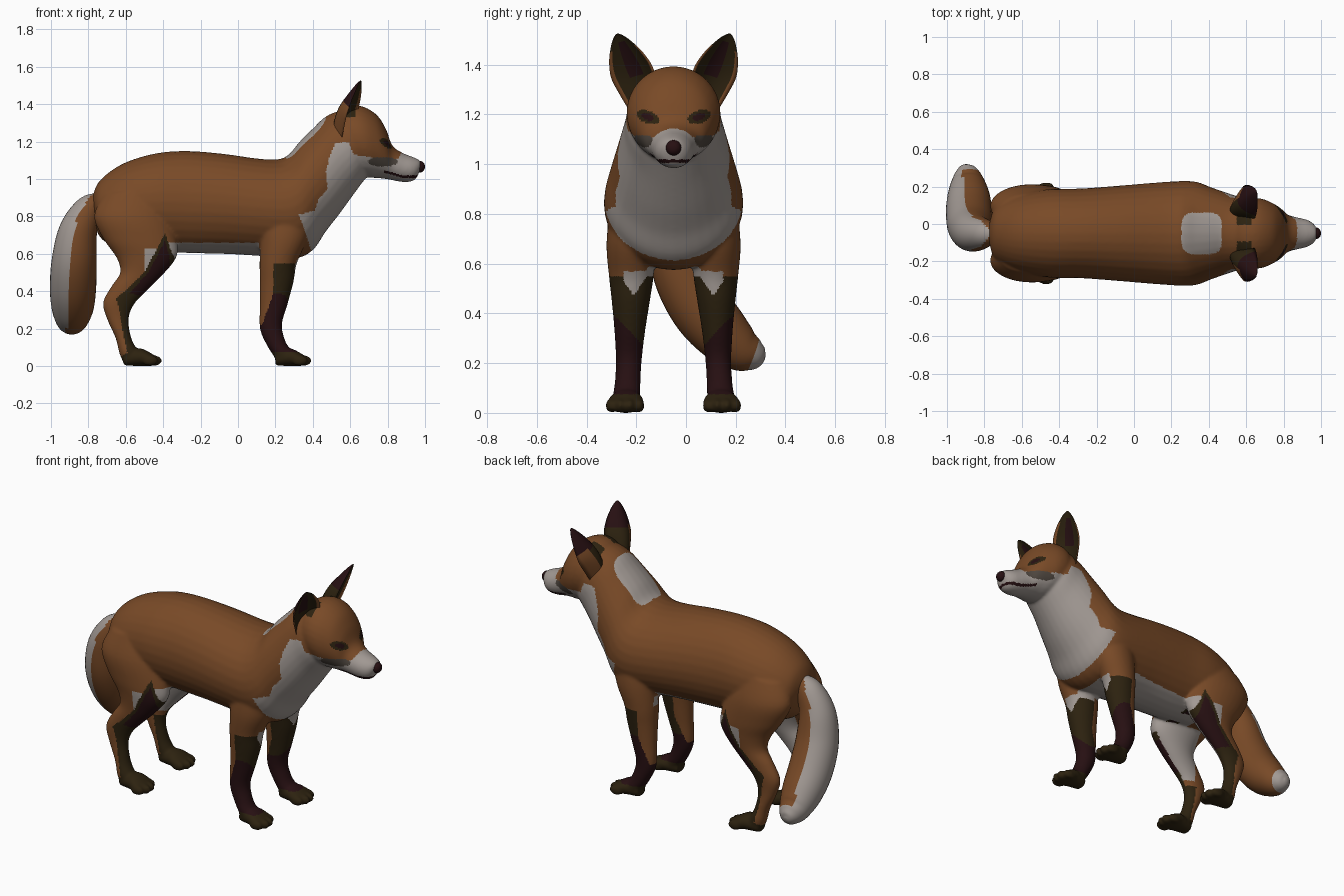
import bpy, bmesh, math
from mathutils import Vector

if "Cube" in bpy.data.objects:
    bpy.data.objects.remove(bpy.data.objects["Cube"])

CY = -0.05          # centre plane of the animal
N = 32              # points per cross-section

# ---------- colours ----------
COLOURS = [("russet_fur", (0.190, 0.068, 0.020)), ("pale_fur", (0.36, 0.32, 0.295)),
           ("dark_olive_fur", (0.026, 0.016, 0.005)), ("dark_maroon", (0.020, 0.005, 0.006)),
           ("smoke_grey_fur", (0.075, 0.060, 0.048))]
RUSSET, PALE, OLIVE, MAROON, SMOKE = range(5)
MATS = []
for label, c in COLOURS:
    m = bpy.data.materials.new(label)
    m.diffuse_color = (*c, 1)
    m.use_nodes = True
    m.node_tree.nodes["Principled BSDF"].inputs["Base Color"].default_value = m.diffuse_color
    MATS.append(m)


# ---------- helpers ----------
def catmull(rows, n=5):
    """Smoothly interpolate rows of numbers."""
    out = []
    for i in range(len(rows) - 1):
        p0, p1 = rows[max(i - 1, 0)], rows[i]
        p2, p3 = rows[i + 1], rows[min(i + 2, len(rows) - 1)]
        for k in range(n):
            t = k / n
            out.append([0.5 * (2 * b + (c - a) * t + (2 * a - 5 * b + 4 * c - d) * t * t
                               + (3 * b - a - 3 * c + d) * t ** 3)
                        for a, b, c, d in zip(p0, p1, p2, p3)])
    out.append(list(rows[-1]))
    return out


def ring(xa, za, xb, zb, y, w):
    """Ellipse between two side-view points, with half width w."""
    c = Vector(((xa + xb) / 2, CY + y, (za + zb) / 2))
    h = Vector(((xa - xb) / 2, 0, (za - zb) / 2))
    return [c + h * math.cos(a) + Vector((0, w * math.sin(a), 0))
            for a in (2 * math.pi * j / N for j in range(N))]


def ball(x, y, z, rx, ry, rz):
    rings = []
    for k in range(1, 12):
        t = math.pi * k / 12
        s = math.sin(t)
        rings.append(ring(x - rx * math.cos(t), z + rz * s, x - rx * math.cos(t), z - rz * s, y, ry * s))
    return rings


def make(name, lofts):
    """One object from several closed lofts."""
    verts, faces = [], []
    for rings in lofts:
        o, n, k = len(verts), len(rings[0]), len(rings)
        verts += [p for r in rings for p in r]
        faces += [(o + i * n + j, o + i * n + (j + 1) % n, o + (i + 1) * n + (j + 1) % n, o + (i + 1) * n + j)
                  for i in range(k - 1) for j in range(n)]
        faces += [tuple(range(o, o + n)), tuple(range(o + (k - 1) * n, o + k * n))]
    me = bpy.data.meshes.new(name)
    me.from_pydata(verts, [], faces)
    bm = bmesh.new()
    bm.from_mesh(me)
    bmesh.ops.recalc_face_normals(bm, faces=bm.faces)
    bm.to_mesh(me)
    bm.free()
    ob = bpy.data.objects.new(name, me)
    bpy.context.collection.objects.link(ob)
    return ob


def paint(ob, rule):
    ob.data.materials.clear()
    for m in MATS:
        ob.data.materials.append(m)
    for p in ob.data.polygons:
        p.use_smooth = True
        p.material_index = rule(p)


def inside(x, z, poly):
    hit = False
    for (x1, z1), (x2, z2) in zip(poly, poly[1:] + poly[:1]):
        if (z1 > z) != (z2 > z) and x < (x2 - x1) * (z - z1) / (z2 - z1) + x1:
            hit = not hit
    return hit


def limb(rows, s=1):
    return [ring(a, b, c, d, y * s, w) for a, b, c, d, y, w in catmull(rows)]


# ---------- torso, neck and head ----------
torso = [(-.78, .90, -.765, .80, 0, .05), (-.74, .99, -.745, .70, 0, .14), (-.62, 1.08, -.66, .64, 0, .20),
         (-.45, 1.135, -.48, .62, 0, .235), (-.28, 1.15, -.28, .605, 0, .24), (-.08, 1.135, -.08, .60, 0, .255),
         (.10, 1.11, .10, .59, 0, .27), (.21, 1.105, .30, .575, 0, .28), (.27, 1.13, .40, .62, 0, .275),
         (.33, 1.20, .47, .72, 0, .25), (.40, 1.27, .54, .81, 0, .225), (.47, 1.335, .62, .92, 0, .20),
         (.55, 1.365, .68, 1.0, 0, .185), (.62, 1.36, .71, 1.03, 0, .14)]
head = [(.50, 1.33, .55, 1.1, 0, .12), (.58, 1.385, .62, 1.04, 0, .18), (.66, 1.39, .69, 1.01, 0, .187),
        (.74, 1.345, .75, 1.005, 0, .16), (.79, 1.27, .79, 1.0, 0, .13), (.825, 1.18, .82, .995, 0, .10),
        (.88, 1.14, .87, .985, 0, .085), (.93, 1.12, .92, .985, 0, .073), (.965, 1.105, .95, 1.0, 0, .054),
        (.982, 1.09, .967, 1.03, 0, .03)]
parts = [limb(torso), limb(head)]

# ---------- legs and paws ----------
hind = [(-.40, .95, -.72, .92, .12, .09), (-.36, .80, -.77, .80, .145, .112), (-.325, .66, -.72, .68, .158, .103),
        (-.33, .58, -.65, .58, .168, .085), (-.40, .49, -.63, .50, .175, .066), (-.49, .40, -.675, .43, .18, .053),
        (-.555, .33, -.722, .34, .18, .047), (-.585, .25, -.70, .25, .18, .043), (-.57, .15, -.655, .15, .185, .045),
        (-.54, .09, -.635, .07, .19, .05), (-.53, .06, -.61, .01, .19, .045)]
front = [(.40, .85, .12, .82, .165, .09), (.37, .68, .12, .68, .17, .10), (.315, .55, .115, .55, .17, .09),
         (.297, .45, .117, .45, .172, .077), (.265, .33, .117, .33, .176, .062), (.235, .22, .117, .20, .18, .052),
         (.255, .13, .155, .11, .185, .052), (.285, .08, .20, .04, .19, .055), (.28, .04, .22, .01, .19, .045)]
for s in (-1, 1):
    parts += [limb(hind, s), limb(front, s)]
    for x, heel in ((.0, .20), (-.80, .19)):
        tip = x + .37
        parts.append(limb([(x + heel, .07, x + heel, .002, .19, .042), (x + .27, .095, x + .27, 0, .19, .064),
                           (x + .32, .078, x + .32, 0, .193, .075), (tip, .045, tip, .004, .195, .06)], s))
        for k in range(4):
            back = .022 if k in (0, 3) else 0
            parts.append(ball(x + .353 - back, s * (.195 + (k - 1.5) * .038), .029, .042, .021, .029))

body = make("body", parts)
mod = body.modifiers.new("fuse", 'REMESH')
mod.mode, mod.voxel_size = 'VOXEL', 0.008
mod = body.modifiers.new("soften", 'SMOOTH')
mod.factor, mod.iterations = 0.5, 12
fused = bpy.data.meshes.new_from_object(body.evaluated_get(bpy.context.evaluated_depsgraph_get()))
body.modifiers.clear()
body.data = fused

# ---------- coat pattern, mostly drawn as side-view outlines ----------
BIB = [(.39, .5), (.39, .62), (.355, .73), (.325, .81), (.41, .83), (.43, .89), (.48, .95), (.47, 1.04),
       (.49, 1.12), (.52, 1.19), (.59, 1.2), (.62, 1.13), (.70, 1.12), (.78, 1.10), (.86, 1.11),
       (.88, 1.16), (1.1, 1.16), (1.1, .5)]
SHIN = [(-.39, .71), (-.36, .62), (-.30, .5), (-.45, .3), (-.5, .1), (-.38, .1), (-.38, -.02), (-.65, -.02),
        (-.65, .04), (-.59, .07), (-.62, .2), (-.63, .28), (-.65, .36), (-.5, .5)]
SHIN_CORE = [(-.39, .67), (-.37, .6), (-.36, .5), (-.5, .37), (-.58, .39), (-.48, .5)]


def coat(p):
    x, y, z = p.center
    d = y - CY
    a = abs(d)
    out = p.normal.y * (1 if d > 0 else -1)
    if x > .7 and z > 1.14:                                    # eyes
        e = ((a - .103) / .046) ** 2 + ((z - 1.19 - .25 * (a - .103)) / .026) ** 2
        if e < 1:
            return MAROON if e < .3 else OLIVE
    if x > .78 and z < 1.07:                                   # mouth line
        if abs(z - max(1.012, 1.038 - .28 * (x - .79))) < .0065:
            return MAROON
    if ((x - .775) / .08) ** 2 + ((z - 1.093) / .026) ** 2 < 1 and a > .05:
        return SMOKE
    if z > 1.33 and .55 < x < .63 and a > .045:                # between the ears
        return OLIVE
    if z > 1.08 and ((x - .362) / .108) ** 4 + (d / .112) ** 4 < 1:
        return PALE                                            # nape patch
    if x > .1 and z < .57 and a > .06:                         # front legs
        if z > .47 and x > .24 and a < .2 and z > .47 + abs(a - .16) * 1.5:
            return PALE
        if z < .075:
            return OLIVE
        if z > .22 and x < min(.19, .13 + .35 * (z - .22)):
            return RUSSET
        if z < .55:
            return MAROON if z < .33 + .06 * out else OLIVE
    if x < -.3 and z < .72 and a > .05:                        # hind legs
        if out > -.35 or z < .3:
            if inside(x, z, SHIN_CORE):
                return MAROON
            if inside(x, z, SHIN):
                return OLIVE
        elif z > .33 and x > -.62:
            return PALE
        if x > -.375 and z < .66:
            return PALE
    if -.5 < x < .3 and .5 < z < .66 and (p.normal.z < -.55 or z < .625):
        if x < .12 or a < .12:
            return PALE                                        # belly
    return PALE if inside(x, z, BIB) else RUSSET


paint(body, coat)

# ---------- nose ----------
paint(make("nose", [ball(.973, 0, 1.066, .027, .031, .031)]), lambda p: MAROON)

# ---------- ears: cupped shells facing forward and outward ----------
UP = Vector((.055, .08, .21))
WIDE = UP.cross(Vector((.9, .35, 0))).normalized()
BACK = UP.cross(WIDE).normalized()
M = 12
ear_rows = catmull([(-.35, .07, .08), (0, .085, .085), (.3, .092, .075), (.6, .073, .05), (.85, .042, .026),
                    (.97, .02, .012), (1.02, .005, .004)], 4)
for s, side in ((-1, "near"), (1, "far")):
    rings = []
    for v, w, dep in ear_rows:
        sect = [(-1 + 2 * j / M, 1) for j in range(M)] + [(1 - 2 * j / M, .5) for j in range(M)]
        pts = [Vector((.60, .145, 1.31)) + UP * v + WIDE * w * u + BACK * dep * k * (1 - u * u) for u, k in sect]
        rings.append([Vector((q.x, CY + s * q.y, q.z)) for q in pts])

    def ear_coat(p):
        i, j = divmod(p.index, 2 * M)
        if i >= len(ear_rows) - 1:
            return MAROON
        v = ear_rows[i][0]
        if j < M:                                              # back of the ear
            u = -1 + 2 * (j + .5) / M
            if v < .45 and u > .3:
                return RUSSET
            return MAROON if v > .35 else OLIVE
        u = abs(1 - 2 * (j - M + .5) / M)                      # inside of the ear
        if u > .75 and v < .7:
            return RUSSET
        return MAROON if u < .4 and .15 < v < .8 else OLIVE

    paint(make(side + "_ear", [rings]), ear_coat)

# ---------- tail ----------
spine = catmull([(-.74, -.05, .88, .05), (-.80, -.05, .835, .078), (-.855, -.045, .72, .103),
                 (-.875, -.015, .57, .12), (-.882, .055, .43, .124), (-.884, .14, .325, .115),
                 (-.888, .215, .26, .093), (-.892, .27, .235, .068), (-.895, .305, .225, .04),
                 (-.895, .318, .222, .01)], 6)
tail_rings = []
for i, (x, y, z, r) in enumerate(spine):
    a, b = spine[max(i - 1, 0)], spine[min(i + 1, len(spine) - 1)]
    t = (Vector(b[:3]) - Vector(a[:3])).normalized()
    e1 = (Vector((1, 0, 0)) - t * t.x).normalized()
    e2 = t.cross(e1)
    tail_rings.append([Vector((x, y, z)) + (e1 * math.cos(q) + e2 * math.sin(q)) * r
                       for q in (2 * math.pi * j / N for j in range(N))])


def tail_coat(p):
    i = min(p.index // N, len(spine) - 1)
    return PALE if i > 41 or p.center.x < spine[i][0] - .03 else RUSSET


paint(make("tail", [tail_rings]), tail_coat)
